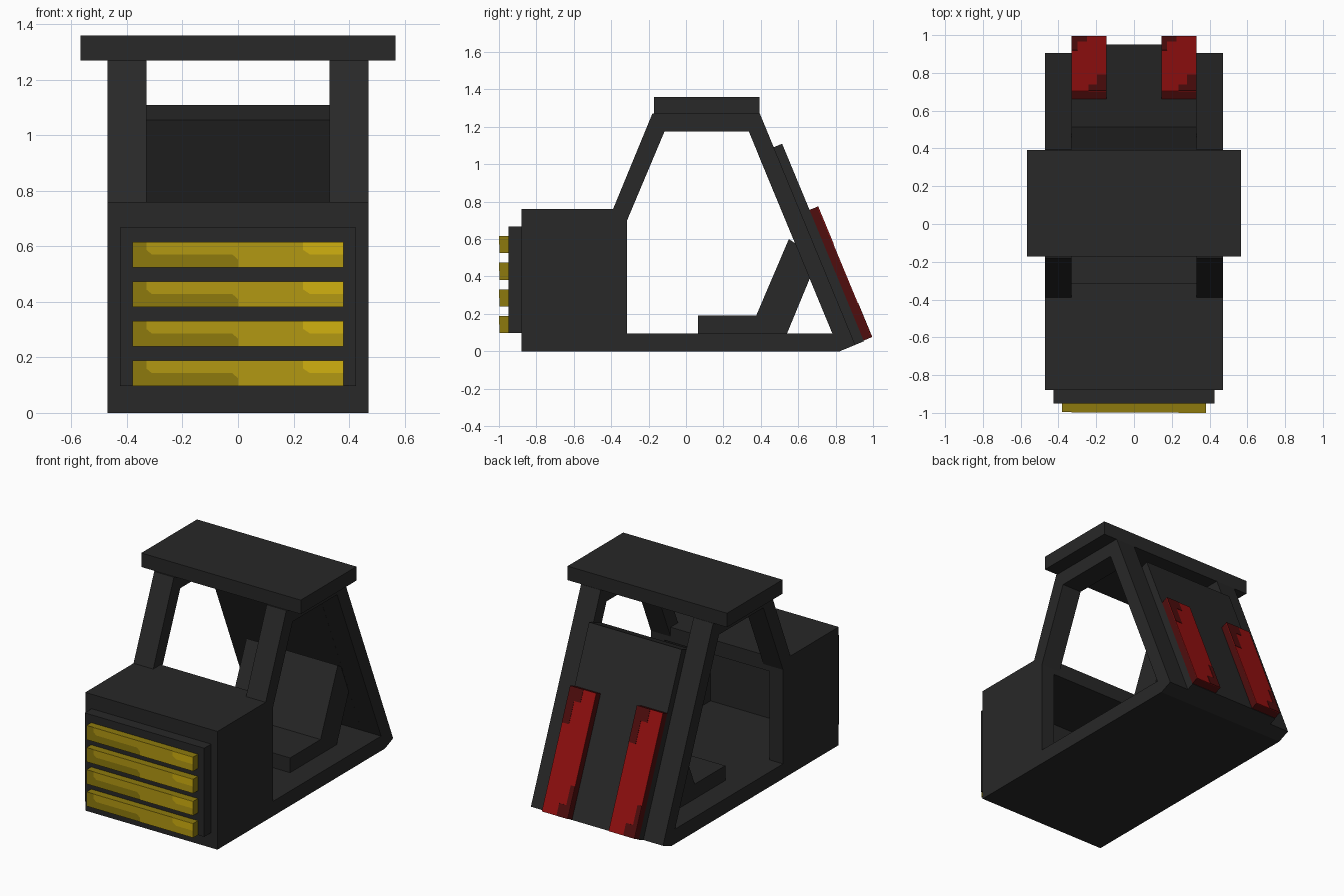
import bpy, bmesh
from mathutils import Vector

if "Cube" in bpy.data.objects:
    bpy.data.objects.remove(bpy.data.objects["Cube"])


def material(name, rgb):
    m = bpy.data.materials.new(name)
    m.diffuse_color = (*rgb, 1)
    m.use_nodes = True
    m.node_tree.nodes["Principled BSDF"].inputs["Base Color"].default_value = m.diffuse_color
    return m


BLACK = material("charcoal", (0.021, 0.021, 0.021))
OLIVE = material("dark yellow", (0.27, 0.195, 0.004))
YELLOW = material("yellow", (0.45, 0.315, 0.006))
BRIGHT = material("bright yellow", (0.64, 0.44, 0.005))
RED = material("red", (0.30, 0.005, 0.005))
MAROON = material("dark red", (0.08, 0.004, 0.004))


def prism(name, points, offset, depth, mat):
    """Extrude a flat polygon of 3D points along a vector."""
    bm = bmesh.new()
    face = bm.faces.new([bm.verts.new(Vector(p) + Vector(offset)) for p in points])
    ext = bmesh.ops.extrude_face_region(bm, geom=[face])
    verts = [v for v in ext["geom"] if isinstance(v, bmesh.types.BMVert)]
    bmesh.ops.translate(bm, verts=verts, vec=Vector(depth))
    bmesh.ops.recalc_face_normals(bm, faces=bm.faces[:])
    mesh = bpy.data.meshes.new(name)
    bm.to_mesh(mesh)
    bm.free()
    mesh.materials.append(mat)
    ob = bpy.data.objects.new(name, mesh)
    bpy.context.collection.objects.link(ob)
    return ob


def side_profile(name, yz, x0, x1, mat=BLACK):
    """Extrude a side outline from x0 to x1."""
    return prism(name, [(0, y, z) for y, z in yz], (x0, 0, 0), (x1 - x0, 0, 0), mat)


def rect(y0, y1, z0, z1):
    return [(y0, z0), (y1, z0), (y1, z1), (y0, z1)]


def lean(s, t):
    """Point on the leaning back: s up the slope, t outward from its inner face."""
    return (0.822 - 0.3827 * s + 0.9239 * t, 0.9239 * s + 0.3827 * t)


def slab(s0, s1, t0, t1):
    return [lean(s0, t0), lean(s0, t1), lean(s1, t1), lean(s1, t0)]


# Hollow front box, open towards the cabin
side_profile("front_box", [(-0.88, 0), (-0.315, 0), (-0.315, 0.095), (-0.785, 0.095),
                           (-0.785, 0.665), (-0.315, 0.665), (-0.315, 0.76), (-0.88, 0.76)],
             -0.47, 0.47)
# Floor and roof
side_profile("floor", [(-0.315, 0), (0.822, 0), (0.783, 0.095), (-0.315, 0.095)], -0.47, 0.47)
side_profile("roof", rect(-0.172, 0.393, 1.27, 1.36), -0.567, 0.567)

# Box side walls and cabin frames, both sides
for side, sign in (("right", 1), ("left", -1)):
    side_profile(side + "_box_wall", rect(-0.88, -0.315, 0, 0.76), sign * 0.375, sign * 0.47)
    side_profile(side + "_frame", [(-0.39, 0.76), (-0.18, 1.27), (0.395, 1.27), lean(0, 0.09),
                                   lean(0, 0), (0.336, 1.175), (-0.115, 1.175),
                                   (-0.315, 0.70)], sign * 0.33, sign * 0.47)

# Leaning back panel and seat
side_profile("back_panel", slab(0, 1.143, 0, 0.14), -0.33, 0.33)
side_profile("seat", [(0.065, 0.095), (0.54, 0.095), (0.66, 0.385), (0.70, 0.50),
                      (0.55, 0.60), (0.375, 0.19), (0.065, 0.19)], -0.325, 0.325)

# Rear lamps with dark corner patches
for side, x in (("right", 0.145), ("left", -0.33)):
    side_profile(side + "_lamp", slab(0.004, 0.76, 0.138, 0.184), x, x + 0.185, MAROON)
    side_profile(side + "_lamp_face", slab(0.004, 0.76, 0.184, 0.188), x, x + 0.185, RED)
    for n, (x0, x1, s0, s1) in enumerate(((0.135, 0.185, 0.54, 0.76), (0.09, 0.135, 0.68, 0.76),
                                          (0, 0.03, 0.004, 0.2), (0.03, 0.08, 0.004, 0.08))):
        side_profile(f"{side}_lamp_patch_{n}", slab(s0, s1, 0.188, 0.190), x + x0, x + x1, MAROON)

# Front grille with four bars, each with lighter painted areas
side_profile("grille_plate", rect(-0.95, -0.88, 0.097, 0.667), -0.425, 0.425)
MID = [(-0.33, 1), (0.38, 1), (0.38, 0), (0, 0), (0, 0.3), (-0.02, 0.5), (-0.31, 0.5), (-0.33, 0.68)]
SHINE = [(0.235, 1), (0.38, 1), (0.38, 0.5), (0.26, 0.5), (0.235, 0.68)]
H = 0.092
for i in range(4):
    z = 0.097 + i * 0.1425
    side_profile(f"grille_bar_{i}", rect(-0.996, -0.95, z, z + H), -0.38, 0.38, OLIVE)
    for name, shape, y, mat in (("tone", MID, -0.996, YELLOW), ("shine", SHINE, -0.998, BRIGHT)):
        prism(f"grille_{name}_{i}", [(u, 0, z + v * H) for u, v in shape],
              (0, y, 0), (0, -0.002, 0), mat)
